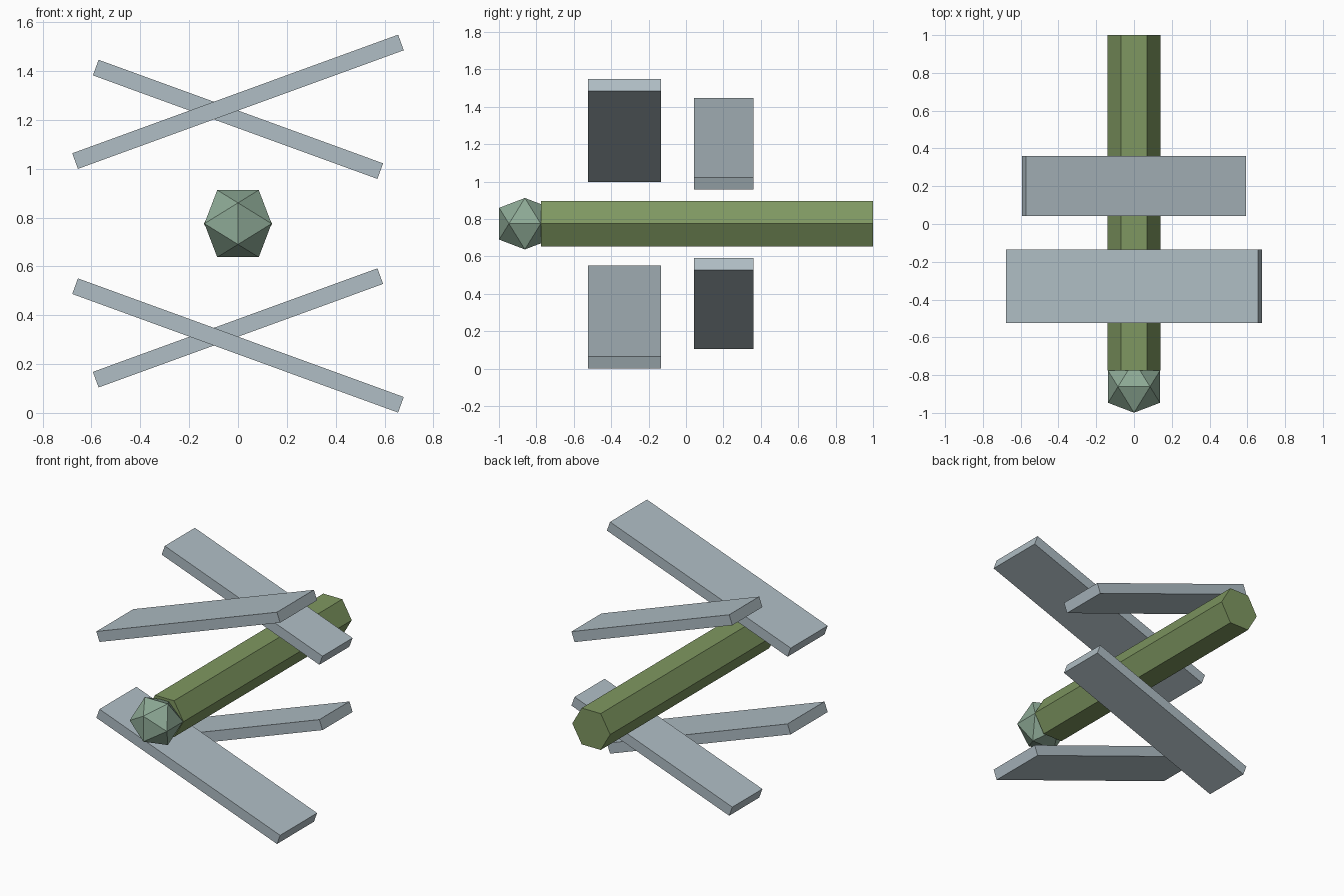
import bpy
import bmesh
from math import radians
from mathutils import Matrix, Vector

cube = bpy.data.objects.get("Cube")
if cube:
    bpy.data.objects.remove(cube, do_unlink=True)


def make_material(name, srgb):
    color = [(c / 255) ** 2.2 for c in srgb] + [1.0]
    mat = bpy.data.materials.new(name)
    mat.use_nodes = True
    mat.diffuse_color = color
    mat.node_tree.nodes["Principled BSDF"].inputs["Base Color"].default_value = color
    return mat


def add_object(name, bm, mat):
    bmesh.ops.recalc_face_normals(bm, faces=bm.faces)
    mesh = bpy.data.meshes.new(name)
    bm.to_mesh(mesh)
    bm.free()
    mesh.materials.append(mat)
    obj = bpy.data.objects.new(name, mesh)
    bpy.context.collection.objects.link(obj)
    return obj


green = make_material("moss green", (126, 150, 97))
sage = make_material("sage green", (140, 168, 148))
grey = make_material("pale blue grey", (174, 188, 195))

MID = 0.775  # height of the body axis

# Body: six-sided bar along y, with corners pointing left and right
bm = bmesh.new()
bmesh.ops.create_cone(bm, cap_ends=True, segments=6, radius1=0.14, radius2=0.14, depth=1.775)
bmesh.ops.rotate(bm, verts=bm.verts, matrix=Matrix.Rotation(radians(90), 3, "X"))
if max(v.co.x for v in bm.verts) < 0.13:
    bmesh.ops.rotate(bm, verts=bm.verts, matrix=Matrix.Rotation(radians(30), 3, "Y"))
add_object("body", bm, green).location = (0, 0.1125, MID)

# Head: icosahedron with an upright edge at the front
bm = bmesh.new()
a, b = 0.085, 0.1375
for s in (-a, a):
    for t in (-b, b):
        for co in ((0, t, s), (s, 0, t), (t, s, 0)):
            bm.verts.new(co)
bmesh.ops.convex_hull(bm, input=bm.verts)
add_object("head", bm, sage).location = (0, -0.8615, MID)


# Wings: flat tilted slabs, mirrored above and below the body
def add_wing(name, length, y0, y1, z, tilt):
    bm = bmesh.new()
    bmesh.ops.create_cube(bm, size=1)
    bmesh.ops.scale(bm, verts=bm.verts, vec=Vector((length, y1 - y0, 0.068)))
    bmesh.ops.rotate(bm, verts=bm.verts, matrix=Matrix.Rotation(radians(-tilt), 3, "Y"))
    add_object(name, bm, grey).location = (0, (y0 + y1) / 2, z)


for label, side in (("upper", 1), ("lower", -1)):
    add_wing(f"{label}_front_wing", 1.42, -0.525, -0.135, MID + side * 0.499, side * 20)
    add_wing(f"{label}_rear_wing", 1.24, 0.043, 0.36, MID + side * 0.427, side * -20)
